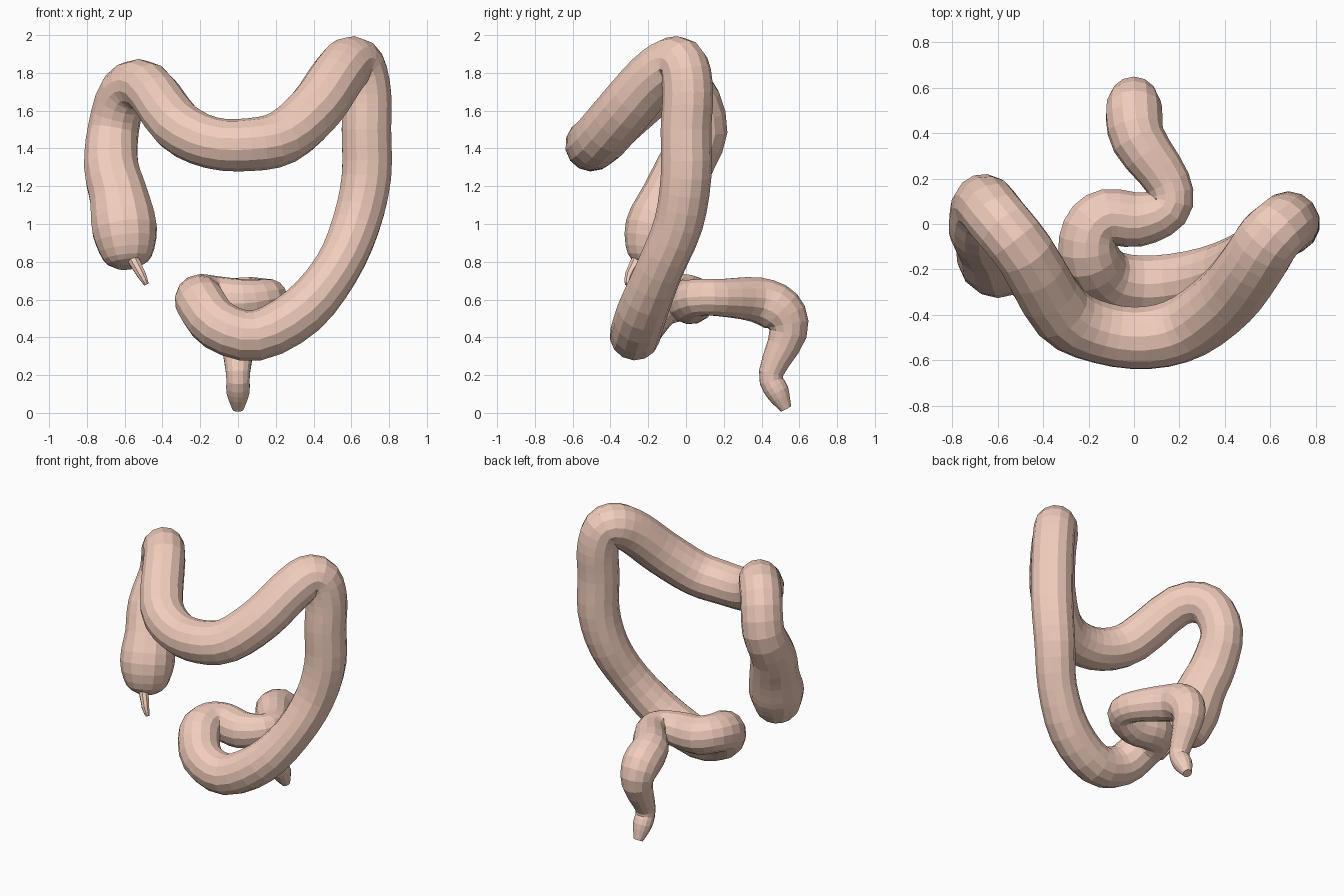
import bpy, bmesh, math
from mathutils import Vector

if "Cube" in bpy.data.objects:
    bpy.data.objects.remove(bpy.data.objects["Cube"])

mat = bpy.data.materials.new("flesh")
mat.diffuse_color = (0.88, 0.61, 0.50, 1)
mat.use_nodes = True
mat.node_tree.nodes["Principled BSDF"].inputs["Base Color"].default_value = mat.diffuse_color


def smooth_path(pts, radius, sub):
    """Catmull-Rom samples of (x, y, z[, radius]) points."""
    p = [Vector(q if len(q) == 4 else (*q, radius)) for q in pts]
    p = [2 * p[0] - p[1]] + p + [2 * p[-1] - p[-2]]
    out = []
    for a, b, c, d in zip(p, p[1:], p[2:], p[3:]):
        for k in range(sub):
            t = k / sub
            out.append(0.5 * (2 * b + (c - a) * t + (2 * a - 5 * b + 4 * c - d) * t * t
                              + (3 * b - a - 3 * c + d) * t ** 3))
    return out + [p[-2]]


def tube(name, pts, radius, sides, sub):
    """Sweep a ring with changing radius along a path."""
    path = smooth_path(pts, radius, sub)
    bm = bmesh.new()
    rings, normal, last = [], Vector((1, 0.2, 0)), None
    for i, q in enumerate(path):
        tan = (path[min(i + 1, len(path) - 1)].xyz - path[max(i - 1, 0)].xyz).normalized()
        if last:
            normal = last.rotation_difference(tan) @ normal
        normal = (normal - tan * normal.dot(tan)).normalized()
        side, last = tan.cross(normal), tan
        rings.append([bm.verts.new(q.xyz + q.w * (normal * math.cos(a) + side * math.sin(a)))
                      for a in (2 * math.pi * k / sides for k in range(sides))])
    for r, s in zip(rings, rings[1:]):
        for k in range(sides):
            j = (k + 1) % sides
            bm.faces.new((r[k], r[j], s[j], s[k]))
    bm.faces.new(rings[0][::-1])
    bm.faces.new(rings[-1])
    bmesh.ops.recalc_face_normals(bm, faces=bm.faces)
    me = bpy.data.meshes.new(name)
    bm.to_mesh(me)
    bm.free()
    me.materials.append(mat)
    ob = bpy.data.objects.new(name, me)
    bpy.context.collection.objects.link(ob)
    return ob


# Main bowel: pouch, ascending, transverse, descending, S-bend, end canal
tube("large_intestine", [
    (-0.58, -0.19, 0.77, 0.06), (-0.585, -0.18, 0.82, 0.13), (-0.60, -0.15, 0.97, 0.175),
    (-0.63, -0.08, 1.14, 0.158), (-0.67, -0.01, 1.30, 0.147), (-0.66, 0.085, 1.50, 0.136),
    (-0.60, 0.02, 1.70), (-0.48, -0.13, 1.725), (-0.32, -0.39, 1.52, 0.14),
    (-0.14, -0.48, 1.43, 0.137), (0.06, -0.50, 1.42, 0.14), (0.24, -0.45, 1.46, 0.145),
    (0.41, -0.32, 1.61, 0.147), (0.52, -0.18, 1.77, 0.145), (0.59, -0.07, 1.85, 0.142),
    (0.65, -0.01, 1.83), (0.68, 0.01, 1.69), (0.68, 0.0, 1.50),
    (0.68, 0.0, 1.25), (0.625, -0.04, 1.00, 0.13), (0.52, -0.14, 0.76, 0.125),
    (0.34, -0.23, 0.54), (0.10, -0.27, 0.41), (-0.10, -0.25, 0.46),
    (-0.195, -0.15, 0.58), (-0.195, -0.03, 0.61, 0.125), (-0.12, 0.03, 0.60, 0.125),
    (0.02, 0.02, 0.59, 0.12), (0.15, 0.07, 0.61, 0.10), (0.15, 0.18, 0.61, 0.10),
    (0.02, 0.37, 0.60, 0.12), (0.0, 0.50, 0.54, 0.125), (0.0, 0.54, 0.42, 0.10),
    (0.0, 0.45, 0.21, 0.065), (0.0, 0.485, 0.11, 0.062),
    (0.0, 0.53, 0.02, 0.03)], 0.134, 14, 3)

# Small worm-like appendix under the pouch
tube("appendix", [(-0.57, -0.24, 0.84), (-0.51, -0.3, 0.73, 0.025), (-0.485, -0.31, 0.68, 0.014)],
     0.035, 8, 2)
